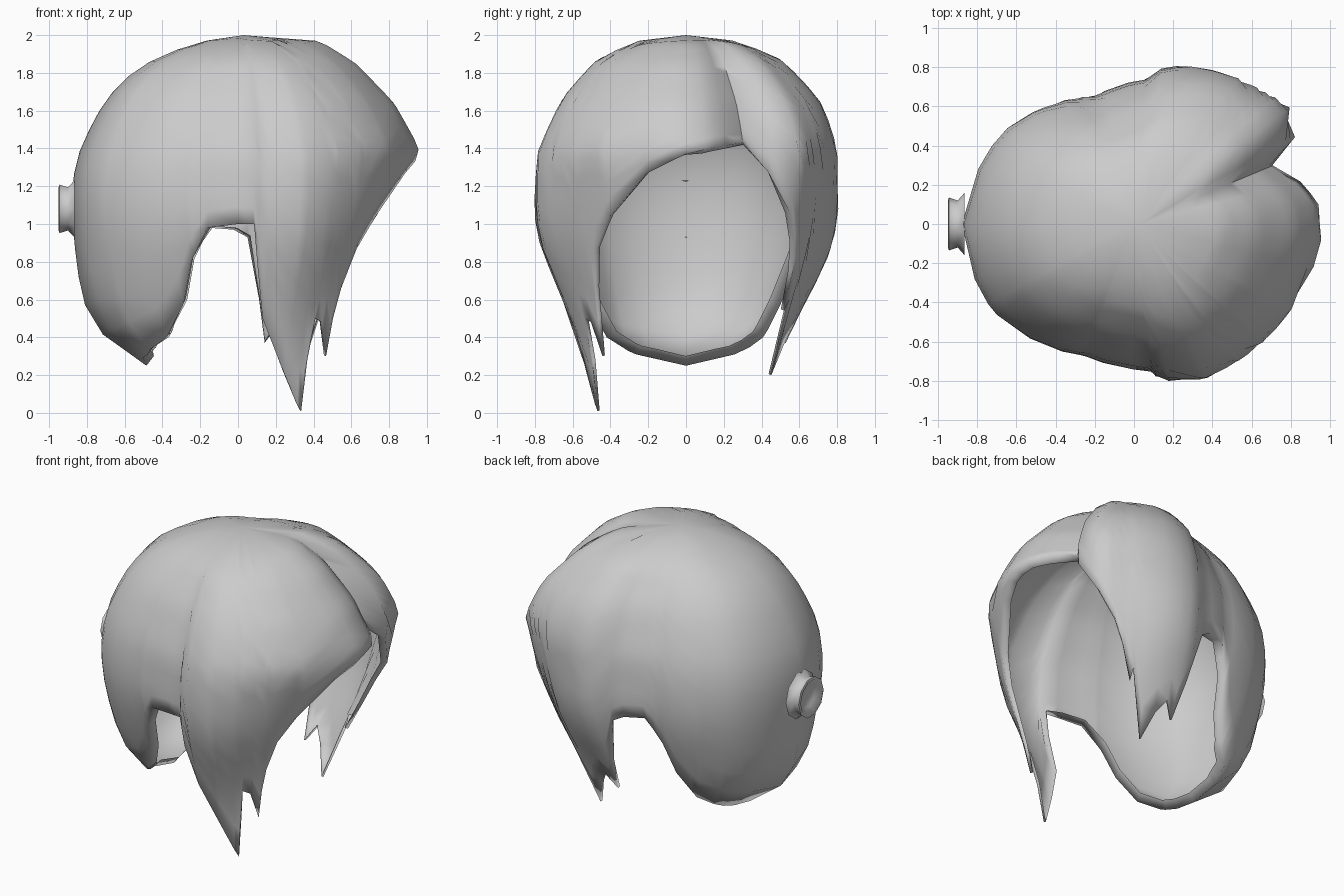
import bpy, bmesh, math

if "Cube" in bpy.data.objects:
    bpy.data.objects.remove(bpy.data.objects["Cube"])

hair_mat = bpy.data.materials.new("hair_grey")
hair_mat.diffuse_color = (0.6, 0.6, 0.6, 1)
hair_mat.use_nodes = True
hair_mat.node_tree.nodes["Principled BSDF"].inputs["Base Color"].default_value = hair_mat.diffuse_color


def lerp(table, v):
    """Piecewise linear lookup in a sorted list of (key, value)."""
    if v <= table[0][0]:
        return table[0][1]
    for (a, p), (b, q) in zip(table, table[1:]):
        if v <= b:
            return p + (q - p) * (v - a) / (b - a)
    return table[-1][1]


# widest outline of the hair seen from above
plan = [(-.915, 0), (-.835, -.3), (-.725, -.47), (-.555, -.59), (-.25, -.68), (.08, -.75),
        (.13, -.81), (.38, -.81), (.56, -.71), (.8, -.48), (.965, -.08), (.945, .1), (.86, .22),
        (.72, .31), (.87, .48), (.81, .61), (.66, .69), (.4, .81), (.15, .81), (.05, .74),
        (-.2, .66), (-.48, .6), (-.665, .5), (-.815, .3)]
radius = sorted((math.degrees(math.atan2(y, x)) % 360, math.hypot(x, y)) for x, y in plan)
radius = ([(radius[-1][0] - 360, radius[-1][1])] + radius
          + [(radius[0][0] + 360, radius[0][1])])

# height -> share of the outline, for back, side, fringe side and front
back = [(.25, .53), (.36, .75), (.5, .885), (.72, .935), (.95, .965), (1.2, .975), (1.36, .94),
        (1.57, .835), (1.75, .695), (1.89, .47), (1.97, .2), (2, 0)]
nape_side = [(.25, .5), (.4, .63), (.6, .76), (.87, .94), (1.05, 1), (1.37, .97),
             (1.67, .8), (1.87, .57), (1.97, .3), (2, 0)]
side = [(0, .61), (.2, .63), (.37, .68), (.6, .8), (.87, .96), (1.05, 1), (1.37, .97),
        (1.67, .8), (1.87, .58), (1.97, .31), (2, 0)]
front = [(0, .69), (.3, .74), (.6, .74), (.87, .79), (1.1, .88), (1.4, 1), (1.64, .86),
         (1.85, .65), (1.97, .45), (2, 0)]

# lower edge: azimuth in degrees -> height
hem = [(-103, .98), (-90, 1), (-83.5, 1), (-82, .8), (-78, .5), (-67, .25), (-57, .05),
       (-54.5, .01), (-53.5, .28), (-52.5, .5), (-48.5, .48), (-43.5, .3), (-42.5, .5),
       (-41, .66), (-37, .87), (-29, 1.04), (-13, 1.27), (0, 1.37), (10, 1.41), (23, 1.43),
       (28, 1.28), (37, 1.05), (42, .9), (45, .75), (48, .54), (50, .62), (54, .2), (63, .38),
       (70, .47), (75, .37), (80, .6), (86, .93), (92, .97), (103, .98), (112, .8),
       (119, .58), (132, .4), (151, .31), (180, .25), (209, .31), (228, .4), (241, .58),
       (248, .8), (257, .98)]


def shell_point(az, z):
    a = math.radians(az)
    c = math.cos(a)
    if c > 0:
        s = lerp(front, z) * c * c + lerp(side, z) * (1 - c * c)
    else:
        s = lerp(back, z) * c * c + lerp(nape_side, z) * (1 - c * c)
    # the smaller fringe is fuller near the top and curls in at its tips
    if 23 < az < 100:
        s *= 1 + lerp([(.2, -.1), (.7, 0), (1.3, 0), (1.6, .07), (1.9, .07), (2, 0)],
                      z) * math.sin(math.pi * (az - 23) / 77)
    r = lerp(radius, az % 360) * s
    return (r * c, r * math.sin(a), z)


def finish(name, bm):
    bmesh.ops.recalc_face_normals(bm, faces=bm.faces)
    me = bpy.data.meshes.new(name)
    bm.to_mesh(me)
    bm.free()
    me.materials.append(hair_mat)
    ob = bpy.data.objects.new(name, me)
    bpy.context.collection.objects.link(ob)
    bpy.ops.object.select_all(action='DESELECT')
    ob.select_set(True)
    bpy.context.view_layer.objects.active = ob
    bpy.ops.object.shade_smooth_by_angle(angle=math.radians(75))
    return ob


# hair shell: columns running from the crown to the lower edge
angles = {a for a, _ in hem[:-1]}
for a, _ in radius[1:-1]:
    a = a - 360 if a > 257 else a
    if min(abs(a - b) for b in angles) > 1.5:
        angles.add(a)
angles = sorted(angles)
ROWS = 16
bm = bmesh.new()
crown = bm.verts.new((0.03, 0, 2))
columns = []
for az in angles:
    low = lerp(hem, az)
    columns.append([bm.verts.new(shell_point(az, 2 - (2 - low) * (i / ROWS) ** 1.5))
                    for i in range(1, ROWS + 1)])
for k, col in enumerate(columns):
    nxt = columns[(k + 1) % len(columns)]
    bm.faces.new((crown, col[0], nxt[0]))
    for i in range(ROWS - 1):
        bm.faces.new((col[i], col[i + 1], nxt[i + 1], nxt[i]))
# soften the shell away from its lower edge
inner = [v for v in bm.verts if not v.is_boundary and v is not crown]
for _ in range(2):
    bmesh.ops.smooth_vert(bm, verts=inner, factor=0.12, use_axis_x=True, use_axis_y=True,
                          use_axis_z=True)
shell = finish("hair_shell", bm)

# fold the lower edge inward, thinner on the strands than at the nape
fold = shell.vertex_groups.new(name="fold_depth")
for v in shell.data.vertices:
    weight = 1 if v.co.x < 0.05 else lerp([(0, .2), (.6, .35), (1, .6), (1.3, .9)], v.co.z)
    fold.add([v.index], weight, 'REPLACE')
rim = shell.modifiers.new("folded_rim", 'SOLIDIFY')
rim.thickness = 0.065
rim.offset = -1
rim.use_rim = True
rim.use_rim_only = True
rim.vertex_group = "fold_depth"

# hair tie stub at the back, flared and hollow at its end
bm = bmesh.new()
rings = []
for x, r in [(-.865, .16), (-.9, .12), (-.945, .135), (-.95, .12), (-.915, .08)]:
    rings.append([bm.verts.new((x, r * math.cos(math.tau * i / 10),
                                1.08 + r * math.sin(math.tau * i / 10))) for i in range(10)])
for a, b in zip(rings, rings[1:]):
    for i in range(10):
        j = (i + 1) % 10
        bm.faces.new((a[i], a[j], b[j], b[i]))
bm.faces.new(rings[-1])
finish("hair_tie_stub", bm)
